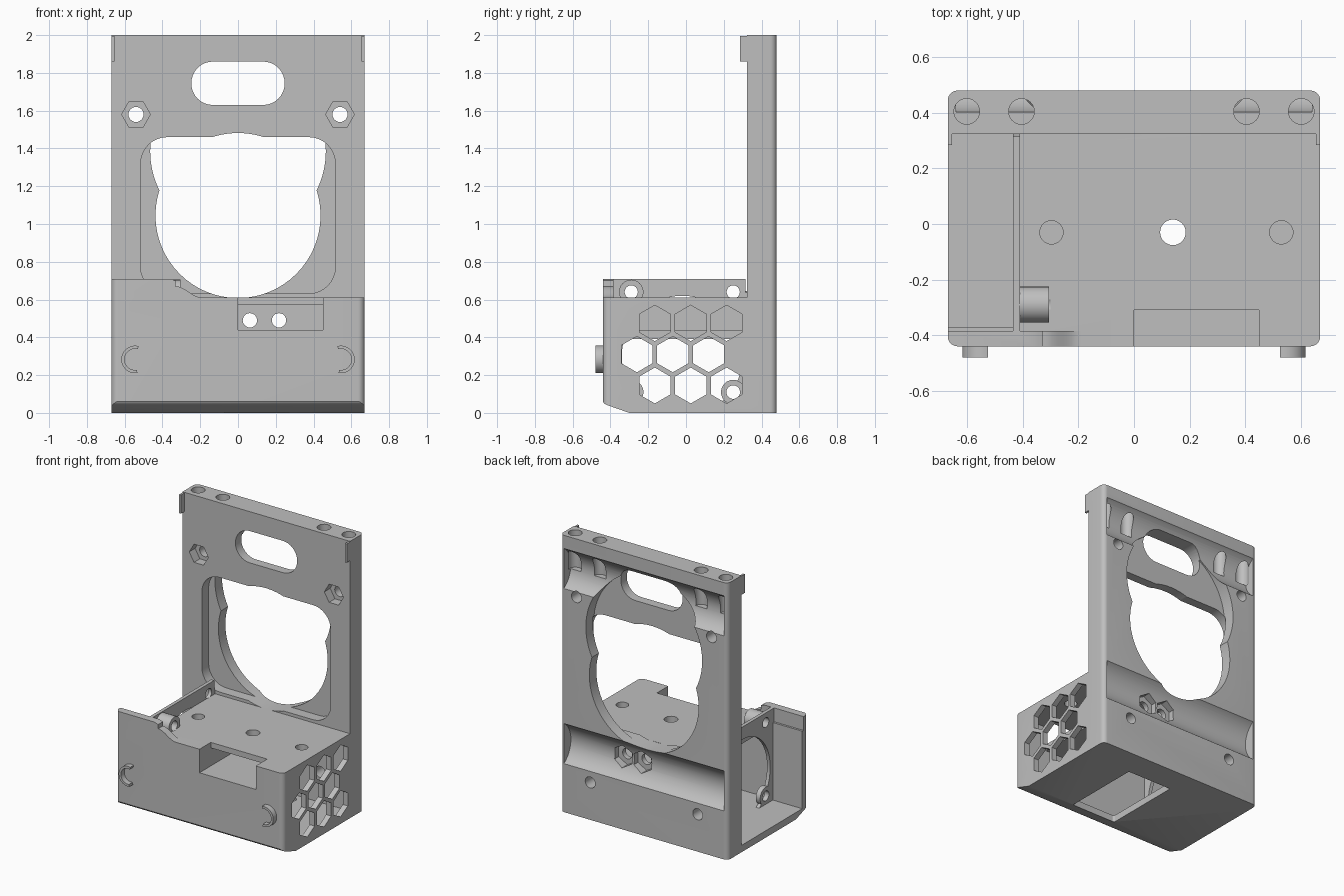
import bpy, bmesh
from math import sin, cos, pi, radians
from mathutils import Vector

if "Cube" in bpy.data.objects:
    bpy.data.objects.remove(bpy.data.objects["Cube"])

grey = bpy.data.materials.new("plain grey")
grey.use_nodes = True
grey.diffuse_color = (0.52, 0.52, 0.52, 1)
grey.node_tree.nodes["Principled BSDF"].inputs["Base Color"].default_value = grey.diffuse_color


def prism(name, pts, axis, lo, hi):
    """Extrude a 2D outline along an axis; outline holds the other two coordinates."""
    place = {"x": lambda p, d: (d, p[0], p[1]),
             "y": lambda p, d: (p[0], d, p[1]),
             "z": lambda p, d: (p[0], p[1], d)}[axis]
    bm = bmesh.new()
    face = bm.faces.new([bm.verts.new(place(p, lo)) for p in pts])
    ext = bmesh.ops.extrude_face_region(bm, geom=[face])
    move = Vector(place((0, 0), hi - lo))
    bmesh.ops.translate(bm, vec=move, verts=[v for v in ext["geom"] if isinstance(v, bmesh.types.BMVert)])
    bmesh.ops.recalc_face_normals(bm, faces=bm.faces)
    mesh = bpy.data.meshes.new(name)
    bm.to_mesh(mesh)
    bm.free()
    mesh.materials.append(grey)
    ob = bpy.data.objects.new(name, mesh)
    bpy.context.collection.objects.link(ob)
    return ob


def arc(cx, cy, r, start, end, n):
    angles = [radians(start + (end - start) * i / n) for i in range(n + 1)]
    return [(cx + r * cos(a), cy + r * sin(a)) for a in angles]


def ring(cx, cy, r, sides=32, turn=0):
    return arc(cx, cy, r, turn, turn + 360, sides)[:-1]


def rounded(x0, x1, y0, y1, r):
    corners = [(x1 - r, y1 - r, 0), (x0 + r, y1 - r, 90), (x0 + r, y0 + r, 180), (x1 - r, y0 + r, 270)]
    return [p for cx, cy, a in corners for p in arc(cx, cy, r, a, a + 90, 8)]


def rect(x0, x1, y0, y1):
    return [(x0, y0), (x1, y0), (x1, y1), (x0, y1)]


def combine(op, pts, axis, lo, hi):
    """Boolean a prism into the body."""
    tool = prism("tool", pts, axis, lo, hi)
    mod = body.modifiers.new("bool", "BOOLEAN")
    mod.operation, mod.solver, mod.object = op, "EXACT", tool
    bpy.context.view_layer.objects.active = body
    bpy.ops.object.modifier_apply(modifier=mod.name)
    mesh = tool.data
    bpy.data.objects.remove(tool)
    bpy.data.meshes.remove(mesh)


def cut(*args):
    combine("DIFFERENCE", *args)


def add(*args):
    combine("UNION", *args)


# Solid side outline: box plus upright back plate
body = prism("body", [(-.44, .06), (-.433, .05), (-.42, .042), (-.3, 0), (.48, 0), (.48, 2), (.323, 2),
                      (.323, .61), (-.44, .61)], "x", -.67, .67)

# Raised front lip with a sloping end
slope = [(-.33 + .14 * i / 8, .64 + .03 * cos(pi * i / 8)) for i in range(9)]
add([(-.67, .5), (-.67, .71), (-.36, .71), (-.33, .70)] + slope + [(-.19, .5)], "y", -.44, -.385)
combine("INTERSECT", rounded(-.67, .67, -.44, .48, .035), "z", -.1, 2.1)

# Fan wall rising above the deck, with a screw boss
add(rect(-.40, .33, .5, .71), "x", -.435, -.41)
add(ring(-.29, .64, .065, 24), "x", -.42, -.305)

# Open fan bay and hollow interior
cut(rect(-.8, -.435, -.37, .323), "z", .05, .9)
cut(rect(-.41, .63, -.38, .323), "z", .05, .57)

# Fan opening, clipped at the floor, with corner bosses and screw holes
cut([(y, max(z, .05)) for y, z in ring(-.02, .30, .32, 48) if z > .02], "x", -.45, -.4095)
for y in (.25, -.29):
    add(ring(y, .11, .065, 24), "x", -.435, -.40)
    cut(ring(y, .11, .036, 24), "x", -.5, -.39)
cut(ring(.25, .64, .035, 24), "x", -.5, -.4095)
cut(ring(-.29, .64, .035, 24), "x", -.5, -.3)

# Front notch leading to an inner duct shelf
cut(rect(0, .45, -.5, -.31), "z", .44, .7)
add(rect(-.025, .45, -.385, .325), "z", .39, .44)
add(rect(-.025, 0, -.385, .325), "z", .43, .58)

# Honeycomb vents in the left side wall
for row in range(3):
    for col in range(3):
        y = -.165 + .19 * col - (.095 if row == 1 else 0)
        cut(ring(y, .145 + .165 * row, .095, 6, 90), "x", .6, .7)

# Deck screw holes and bottom opening
cut(rounded(-.08, .28, -.305, .28, .015), "z", -.1, .1)
cut(ring(.14, -.03, .046), "z", .3, .7)
for x in (-.297, .53):
    cut(ring(x, -.03, .042), "z", .5, .7)

# Main window: front recess, through circle, rear upper circle
cut(rounded(-.515, .515, .632, 1.46, .14), "y", .315, .40)
cut(ring(0, 1.045, .437, 64), "y", .315, .5)
cut(ring(0, 1.385, .465, 64), "y", .39, .5)

# Handle slot
cut(rounded(-.247, .247, 1.63, 1.86, .114), "y", .3, .5)

# Shallow rear rod channels
for z in (1.76, .495):
    cut(ring(.571, z, .171, 64), "x", -.64, .64)

# Plate screws with nut pockets, and vertical holes from the top
for s in (-1, 1):
    cut(ring(s * .54, 1.58, .04, 24), "y", .3, .5)
    cut(ring(s * .54, 1.58, .076, 6), "y", .3, .39)
    cut(ring(s * .43, .27, .04, 24), "y", .3, .5)
    for x in (.405, .602):
        cut(ring(s * x, .405, .046, 24), "z", 1.73, 2.1)

# Cable holes with rear nut pockets
for x in (.063, .217):
    cut(ring(x, .49, .038, 24), "y", .3, .5)
    cut(ring(x, .49, .08, 6, 90), "y", .36, .5)

# Top side tabs and front cable hooks
parts = [body]
for s, side in ((1, "left"), (-1, "right")):
    parts.append(prism(side + "_tab", rect(*sorted((s * .655, s * .67)), .285, .36), "z", 1.86, 1.995))
    curve = arc(.545, .283, .073, -100, 105, 20) + arc(.545, .283, .056, 105, -100, 20)
    parts.append(prism(side + "_hook", [(s * x, z) for x, z in curve], "y", -.48, -.43))

# Smooth the curved walls, keep edges crisp
bpy.ops.object.select_all(action="DESELECT")
for ob in parts:
    ob.select_set(True)
bpy.context.view_layer.objects.active = body
bpy.ops.object.shade_smooth_by_angle(angle=radians(25))
